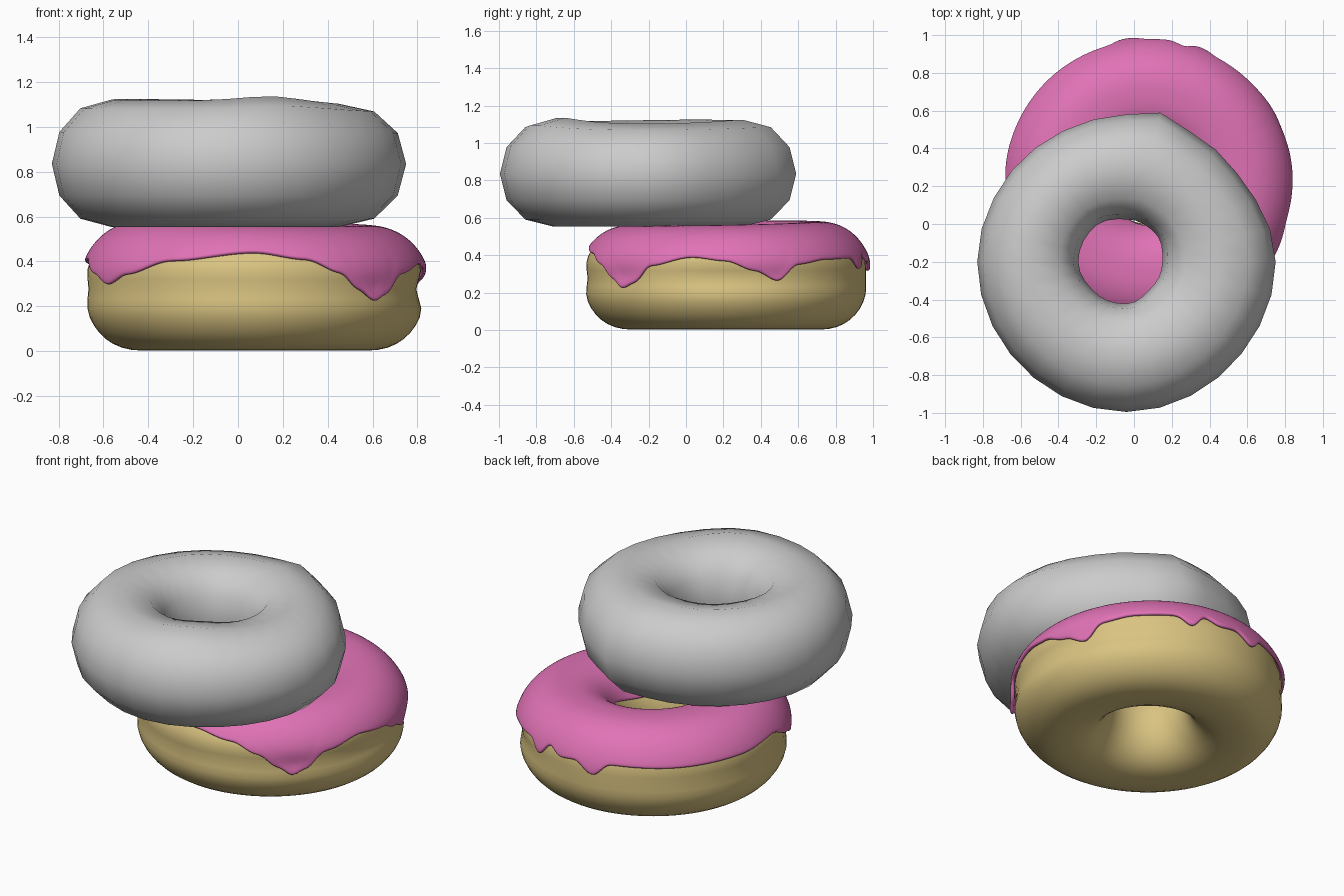
import bpy
from math import sin, cos, pi, asin, radians, exp, copysign

if "Cube" in bpy.data.objects:
    bpy.data.objects.remove(bpy.data.objects["Cube"])


def ring_value(table, deg):
    """Smoothly interpolate (degree, value) pairs around a full turn."""
    deg %= 360
    pts = [(table[-1][0] - 360, table[-1][1])] + table + [(table[0][0] + 360, table[0][1])]
    for (a, va), (b, vb) in zip(pts, pts[1:]):
        if a <= deg <= b:
            t = (deg - a) / (b - a)
            return va + (vb - va) * t * t * (3 - 2 * t)


def bump(deg, at, width):
    d = (deg - at + 180) % 360 - 180
    return exp(-(d / width) ** 2)


def sweep(name, nu, nv, point, closed, colour=None):
    """Grid swept round z; point(u_degrees, v 0..1) gives each vertex."""
    rows = nv if closed else nv + 1
    verts = [point(360 * i / nu, j / nv) for i in range(nu) for j in range(rows)]
    faces = []
    for i in range(nu):
        k = (i + 1) % nu
        for j in range(nv):
            m = (j + 1) % rows
            faces.append((i * rows + j, k * rows + j, k * rows + m, i * rows + m))
    mesh = bpy.data.meshes.new(name)
    mesh.from_pydata(verts, [], faces)
    mesh.polygons.foreach_set("use_smooth", [True] * len(faces))
    ob = bpy.data.objects.new(name, mesh)
    bpy.context.collection.objects.link(ob)
    if colour:
        mat = bpy.data.materials.new(name)
        mat.diffuse_color = colour
        mat.use_nodes = True
        mat.node_tree.nodes["Principled BSDF"].inputs["Base Color"].default_value = mat.diffuse_color
        mesh.materials.append(mat)
    return ob


# Iced dough ring, with a waist dent of varying depth
DENT = [(0, .042), (40, .03), (90, .012), (180, .02), (225, .022), (270, .024), (320, .025)]


def dough(deg, phi, off=0.0):
    a, b, mid = .275 + off, .275 + off, .487
    c, s = cos(phi), sin(phi)
    t = radians(deg)
    power = .78 if c < 0 else .88 if s > 0 else .82
    r = mid + a * copysign(abs(c) ** power, c)
    if c > 0:
        r -= ring_value(DENT, deg) * exp(-(phi / .25) ** 2)
    z = .277 + b * s + (.009 * sin(t) - .01 * cos(t) - .003) * max(s, 0)
    return (.075 + r * cos(t), .212 + r * sin(t), z)


base = sweep("dough_base", 72, 40, lambda d, v: dough(d, (2 * v - 1) * pi),
             True, (.70, .55, .22, 1))

# Icing: outer edge height by angle, including the drips
EDGE = [(0, .37), (12, .32), (22, .26), (30, .35), (45, .375), (62, .38), (69, .32),
        (75, .40), (82, .36), (90, .37), (99, .31), (106, .38), (135, .375), (165, .38),
        (188, .40), (202, .34), (211, .295), (222, .34), (240, .40), (270, .44),
        (288, .41), (300, .35), (308, .27), (314, .22), (320, .25), (328, .345), (346, .39)]


def icing_point(deg, v):
    edge = ring_value(EDGE, deg)
    lo = asin((edge - .277) / .278)
    hi = pi - .42 - .06 * sin(radians(3 * deg))
    phi = lo + (hi - lo) * v
    lip = max(0, .40 - edge) * .07 * exp(-(v / .08) ** 2)
    return dough(deg, phi, .001 + lip)


icing = sweep("icing", 180, 36, icing_point, False, (.75, .17, .47, 1))
mod = icing.modifiers.new("thickness", 'SOLIDIFY')
mod.thickness = .022
mod.offset = 1
mod = icing.modifiers.new("rounding", 'SUBSURF')
mod.levels = mod.render_levels = 1

# Plain ring lying on top, hand-shaped outline and hole
OUTER = [(0, .79), (38, .75), (62, .765), (78, .81), (94, .775), (118, .77), (142, .776),
         (180, .79), (220, .785), (270, .795), (320, .78)]
HOLE = [(0, .19), (45, .215), (90, .225), (130, .25), (180, .255), (225, .232),
        (270, .222), (315, .19)]


def plain_point(deg, v):
    phi = v * 2 * pi
    t = radians(deg)
    c = cos(phi)
    ro, ri = ring_value(OUTER, deg), ring_value(HOLE, deg)
    power = .72 if c < 0 else .93
    r = (ro + ri) / 2 + (ro - ri) / 2 * copysign(abs(c) ** power, c)
    z = .835 + .282 * sin(phi)
    up = max(sin(phi), 0) ** 2
    z += up * (.02 * bump(deg, 291, 22) + .008 * bump(deg, 150, 45) + .007 * bump(deg, 75, 20)
               - .014 * bump(deg, 0, 40))
    return (-.04 + r * cos(t), -.2 + r * sin(t), z)


sweep("plain_ring", 28, 12, plain_point, True)
